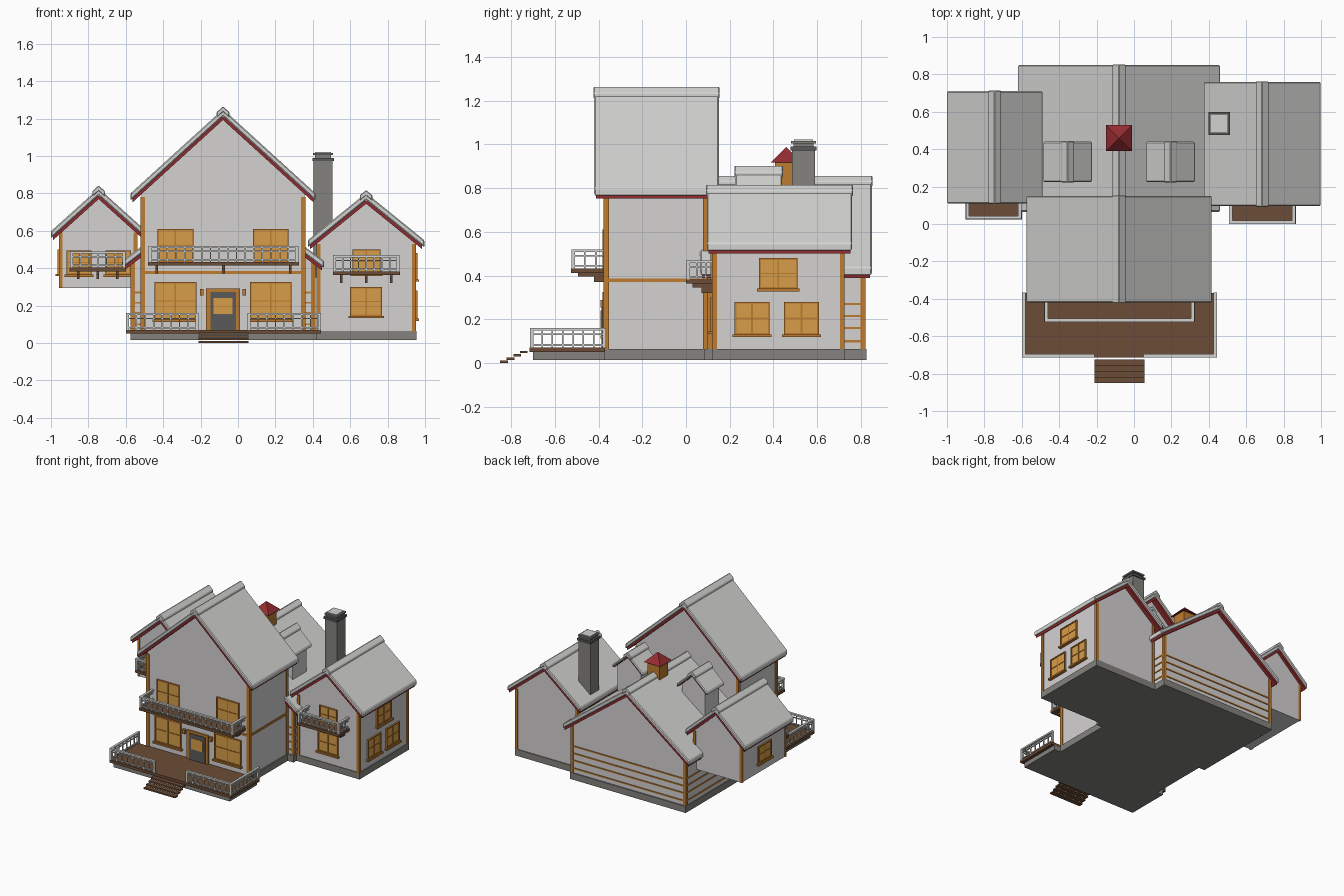
import bpy, bmesh, math
from mathutils import Matrix

cube = bpy.data.objects.get("Cube")
if cube:
    bpy.data.objects.remove(cube, do_unlink=True)


def material(name, r, g, b):
    m = bpy.data.materials.new(name)
    m.use_nodes = True
    m.diffuse_color = (r, g, b, 1)
    m.node_tree.nodes["Principled BSDF"].inputs["Base Color"].default_value = (r, g, b, 1)
    return m


WALL = material("plaster white", 0.66, 0.64, 0.64)
ROOF = material("roof pale grey", 0.65, 0.65, 0.64)
STONE = material("stone grey", 0.23, 0.225, 0.205)
DARK = material("dark grey", 0.1, 0.1, 0.1)
WOOD = material("orange timber", 0.52, 0.2, 0.03)
PANE = material("amber glass", 0.68, 0.34, 0.065)
BROWN = material("brown planks", 0.15, 0.073, 0.038)
RED = material("deep red", 0.3, 0.025, 0.03)


def finish(name, bm, mat, bevel=0):
    bmesh.ops.recalc_face_normals(bm, faces=bm.faces)
    mesh = bpy.data.meshes.new(name)
    bm.to_mesh(mesh)
    bm.free()
    mesh.materials.append(mat)
    ob = bpy.data.objects.new(name, mesh)
    bpy.context.collection.objects.link(ob)
    if bevel:
        mod = ob.modifiers.new("soft edges", "BEVEL")
        mod.width = bevel
    return ob


def boxes(name, mat, bounds, matrix=Matrix()):
    """One object from boxes given as (x0, x1, y0, y1, z0, z1)."""
    bm = bmesh.new()
    for x0, x1, y0, y1, z0, z1 in bounds:
        place = Matrix.Translation(((x0 + x1) / 2, (y0 + y1) / 2, (z0 + z1) / 2))
        size = Matrix.Diagonal((abs(x1 - x0), abs(y1 - y0), abs(z1 - z0), 1))
        bmesh.ops.create_cube(bm, size=1, matrix=matrix @ place @ size)
    return finish(name, bm, mat)


def prism(name, mat, profile, y0, y1, bevel=0):
    """Extrude an (x, z) profile along y."""
    bm = bmesh.new()
    face = bm.faces.new([bm.verts.new((x, y0, z)) for x, z in profile])
    new = bmesh.ops.extrude_face_region(bm, geom=[face])["geom"]
    bmesh.ops.translate(bm, vec=(0, y1 - y0, 0),
                        verts=[v for v in new if isinstance(v, bmesh.types.BMVert)])
    return finish(name, bm, mat, bevel)


def chevron(name, mat, cx, half, apex, slope, thick, y0, y1, bevel=0):
    low = apex - slope * half
    prism(name, mat, [(cx - half, low), (cx, apex), (cx + half, low), (cx + half, low - thick),
                      (cx, apex - thick), (cx - half, low - thick)], y0, y1, bevel)


def house(name, cx, half, wall_y, base, roof_half, roof_y, apex, slope, thick=0.038, trim=0.022):
    """Gabled block: walls, roof, red under-boards and ridge cap."""
    top = apex - thick - 0.004
    eave = top - slope * half
    prism(name + "_walls", WALL, [(cx - half, base), (cx - half, eave), (cx, top),
                                  (cx + half, eave), (cx + half, base)], *wall_y)
    y0, y1 = roof_y
    chevron(name + "_roof", ROOF, cx, roof_half, apex, slope, thick, y0, y1, 0.006)
    chevron(name + "_red_boards", RED, cx, roof_half - 0.012, apex - thick + 0.002,
            slope, trim, y0 + 0.008, y1 - 0.008)
    chevron(name + "_ridge_cap", ROOF, cx, 0.034, apex + 0.015, slope, 0.03,
            y0 - 0.003, y1 + 0.003, 0.004)
    return eave


def posts(name, xs, ys, z0, z1, r=0.012):
    boxes(name, WOOD, [(x - r, x + r, y - r, y + r, z0, z1) for x in xs for y in ys])


# Main blocks and wings
C = -0.08
house("front_block", C, 0.435, (-0.37, 0.1), 0.06, 0.495, (-0.42, 0.15), 1.25, 0.91)
house("rear_block", C, 0.488, (0.1, 0.815), 0.06, 0.54, (0.065, 0.85), 0.843, 0.75)
house("right_wing", 0.685, 0.262, (0.125, 0.72), 0.06, 0.312, (0.095, 0.76), 0.802, 0.81)
house("left_wing", -0.745, 0.208, (0.145, 0.68), 0.295, 0.255, (0.11, 0.71), 0.827, 0.9)
for side, word in ((-1, "right"), (1, "left")):
    house(word + "_dormer", C + side * 0.275, 0.1, (0.245, 0.415), 0.45, 0.13,
          (0.225, 0.44), 0.89, 0.9, 0.025, 0.008)

# Foundations
boxes("foundation", STONE, [(-0.525, 0.365, -0.378, 0.1, 0.015, 0.065),
                            (-0.575, 0.415, 0.085, 0.825, 0.015, 0.065),
                            (0.41, 0.955, 0.12, 0.727, 0.015, 0.065),
                            (-0.575, 0.42, -0.7, -0.37, 0.015, 0.05)])

# Corner posts and timber bands
posts("front_posts", (-0.51, 0.35), (-0.365, 0.09), 0.06, 0.78)
posts("rear_posts", (-0.562, 0.402), (0.107, 0.81), 0.06, 0.43)
posts("right_wing_posts", (0.43, 0.942), (0.13, 0.715), 0.06, 0.53, 0.011)
posts("left_wing_posts", (-0.948, -0.55), (0.15, 0.675), 0.295, 0.59, 0.01)
boxes("floor_band", WOOD, [(-0.521, 0.361, -0.377, 0.095, 0.37, 0.386)])
boxes("rear_bands", WOOD, [(-0.573, 0.413, 0.095, 0.82, z - 0.005, z + 0.005)
                           for z in (0.10, 0.16, 0.215, 0.27)])


def facing(angle, x, y):
    return Matrix.Translation((x, y, 0)) @ Matrix.Rotation(math.radians(angle), 4, "Z")


def window(name, m, u0, u1, z0, z1):
    """Framed four-pane window; local -y points out of the wall."""
    f, mid, mz = 0.008, (u0 + u1) / 2, (z0 + z1) / 2
    boxes(name + "_glass", PANE, [(u0, u1, -0.006, 0.01, z0, z1)], m)
    boxes(name + "_frame", WOOD, [
        (u0, u0 + f, -0.012, 0.01, z0, z1), (u1 - f, u1, -0.012, 0.01, z0, z1),
        (u0, u1, -0.012, 0.01, z1 - f, z1), (u0, u1, -0.012, 0.01, z0, z0 + f),
        (mid - 0.004, mid + 0.004, -0.01, 0.01, z0, z1),
        (u0, u1, -0.01, 0.01, mz - 0.003, mz + 0.003),
        (u0 - 0.01, u1 + 0.01, -0.022, 0.01, z0 - 0.012, z0)], m)


# Windows
front = facing(0, 0, -0.37)
for s in (-1, 1):
    word = "right" if s < 0 else "left"
    u = C + s * 0.255
    window("lower_" + word + "_window", front, u - 0.112, u + 0.112, 0.125, 0.325)
    window("upper_" + word + "_window", front, u - 0.096, u + 0.096, 0.43, 0.61)
    u = -0.745 + s * 0.105
    window("left_wing_window_" + word, facing(0, 0, 0.145), u - 0.068, u + 0.068, 0.365, 0.495)
    u = 0.415 + s * 0.113
    window("side_window_" + word, facing(90, 0.947, 0), u - 0.08, u + 0.08, 0.13, 0.28)
window("side_window_upper", facing(90, 0.947, 0), 0.335, 0.51, 0.34, 0.48)
window("wing_lower_window", facing(0, 0, 0.125), 0.6, 0.77, 0.145, 0.30)
window("wing_upper_window", facing(0, 0, 0.125), 0.612, 0.762, 0.37, 0.50)
window("wing_end_window", facing(-90, -0.953, 0), -0.49, -0.33, 0.37, 0.50)

# Front door and lamps
boxes("door_frame", WOOD, [(-0.172, 0.012, -0.382, -0.36, 0.06, 0.29)])
boxes("door", DARK, [(-0.148, -0.012, -0.387, -0.36, 0.06, 0.272)])
boxes("door_glass", PANE, [(-0.13, -0.03, -0.39, -0.36, 0.155, 0.24)])
boxes("door_lamps", WOOD, [(x - 0.01, x + 0.01, -0.392, -0.36, 0.255, 0.288)
                           for x in (-0.194, 0.034)])


def railing(name, runs, z, h):
    """White railing along axis-aligned runs (x0, y0, x1, y1)."""
    parts = []
    for x0, y0, x1, y1 in runs:
        for zc, r, t in ((z + h, 0.009, 0.006), (z + h * 0.72, 0.004, 0.003),
                         (z + 0.012, 0.005, 0.004)):
            parts.append((min(x0, x1) - r, max(x0, x1) + r, min(y0, y1) - r, max(y0, y1) + r,
                          zc - t, zc + t))
        n = max(2, round((abs(x1 - x0) + abs(y1 - y0)) / 0.045))
        for i in range(n + 1):
            x, y = x0 + (x1 - x0) * i / n, y0 + (y1 - y0) * i / n
            r = 0.008 if i in (0, n) else 0.0035
            parts.append((x - r, x + r, y - r, y + r, z, z + h))
    boxes(name, ROOF, parts)


def balcony(name, x0, x1, y0, y1, z):
    boxes(name + "_floor", BROWN, [(x0, x1, y0, y1, z, z + 0.02)])
    a, b, c = x0 + 0.01, x1 - 0.01, y0 + 0.01
    railing(name + "_railing", [(a, c, b, c), (a, c, a, y1), (b, c, b, y1)], z + 0.02, 0.08)
    boxes(name + "_brackets", BROWN, [
        part for x in (x0 + 0.045, (x0 + x1) / 2, x1 - 0.045)
        for part in ((x - 0.007, x + 0.007, y0 + 0.03, y1, z - 0.018, z),
                     (x - 0.007, x + 0.007, y1 - 0.06, y1, z - 0.042, z))])


balcony("front_balcony", -0.48, 0.325, -0.525, -0.36, 0.413)
balcony("left_wing_balcony", -0.9, -0.6, 0.025, 0.15, 0.383)
balcony("right_wing_balcony", 0.507, 0.865, 0.0, 0.13, 0.363)

# Porch deck, railings and steps
boxes("deck", BROWN, [(-0.6, 0.445, -0.715, -0.37, 0.05, 0.07)])
railing("deck_railing", [(-0.59, -0.705, -0.22, -0.705), (0.06, -0.705, 0.435, -0.705),
                         (-0.59, -0.705, -0.59, -0.375), (0.435, -0.705, 0.435, -0.375)],
        0.07, 0.085)
boxes("steps", BROWN, [(-0.212, 0.057, -0.85 + i * 0.03, -0.815 + i * 0.03,
                        i * 0.015, 0.011 + i * 0.015) for i in range(4)])

# Chimney
boxes("chimney", STONE, [(0.405, 0.505, 0.485, 0.59, 0.35, 0.975),
                         (0.412, 0.498, 0.492, 0.583, 0.97, 1.005)])
boxes("chimney_collar", DARK, [(0.398, 0.512, 0.477, 0.598, 0.972, 0.99)])
boxes("chimney_cap", ROOF, [(0.413, 0.497, 0.493, 0.582, 1.004, 1.022)])
boxes("chimney_rim", STONE, [(0.402, 0.508, 0.48, 0.594, 1.004, 1.015)])

# Cupola with pyramid roof
boxes("cupola", WOOD, [(C - 0.052, C + 0.052, 0.407, 0.512, 0.72, 0.925)])
bm = bmesh.new()
bmesh.ops.create_cone(bm, cap_ends=True, segments=4, radius1=0.07 * math.sqrt(2), radius2=0,
                      depth=0.07, matrix=Matrix.Translation((C, 0.459, 0.953))
                      @ Matrix.Rotation(math.pi / 4, 4, "Z"))
finish("cupola_roof", bm, RED)
